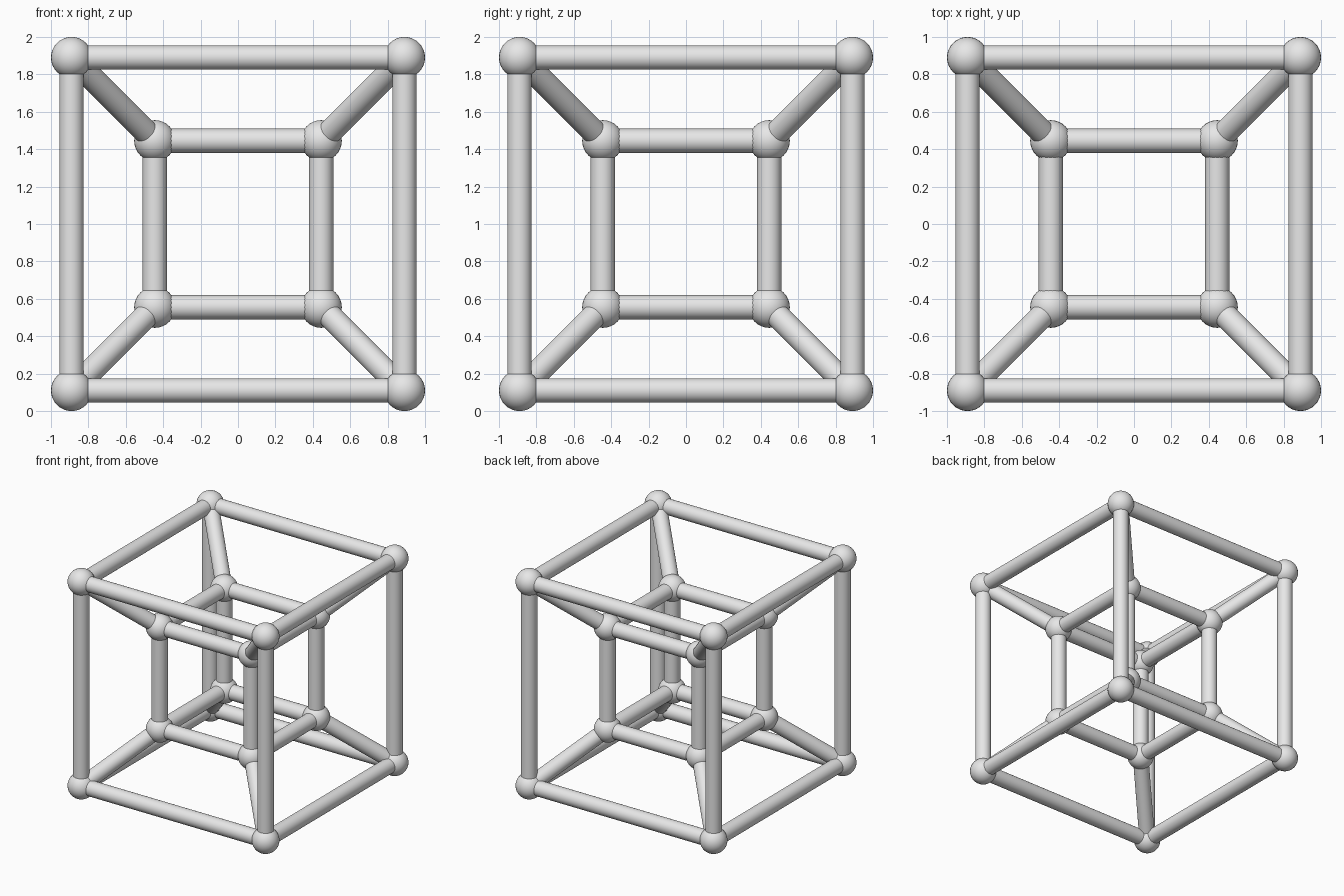
import bpy
from itertools import product
from mathutils import Vector

cube = bpy.data.objects.get("Cube")
if cube:
    bpy.data.objects.remove(cube, do_unlink=True)

OUTER, INNER = 0.89, 0.445
BALL_RADIUS, ROD_RADIUS = 0.11, 0.065
CENTRE = Vector((0, 0, 1))

# One plain grey for the whole frame
grey = bpy.data.materials.new("light_grey")
grey.use_nodes = True
grey.diffuse_color = (0.8, 0.8, 0.8, 1)
grey.node_tree.nodes["Principled BSDF"].inputs["Base Color"].default_value = (0.8, 0.8, 0.8, 1)


def finish(name):
    obj = bpy.context.object
    obj.name = name
    obj.data.materials.append(grey)
    bpy.ops.object.shade_smooth_by_angle()


def ball(name, point):
    bpy.ops.mesh.primitive_uv_sphere_add(
        segments=32, ring_count=16, radius=BALL_RADIUS, location=point)
    finish(name)


def rod(name, start, end):
    span = end - start
    bpy.ops.mesh.primitive_cylinder_add(
        vertices=32, radius=ROD_RADIUS, depth=span.length,
        location=(start + end) / 2,
        rotation=span.to_track_quat("Z", "Y").to_euler())
    finish(name)


def label(signs):
    x, y, z = signs
    return "_".join(("left" if x > 0 else "right",
                     "back" if y > 0 else "front",
                     "top" if z > 0 else "bottom"))


corners = list(product((-1, 1), repeat=3))

# Outer and inner cubes: corner balls and edge rods
for cube_name, half in (("outer", OUTER), ("inner", INNER)):
    for signs in corners:
        start = CENTRE + Vector(signs) * half
        ball(f"{cube_name}_ball_{label(signs)}", start)
        for axis in range(3):
            if signs[axis] < 0:
                end = start.copy()
                end[axis] += 2 * half
                rod(f"{cube_name}_rod_{'xyz'[axis]}_{label(signs)}", start, end)

# Diagonal rods joining the two cubes
for signs in corners:
    direction = Vector(signs)
    rod(f"diagonal_rod_{label(signs)}",
        CENTRE + direction * INNER, CENTRE + direction * OUTER)
